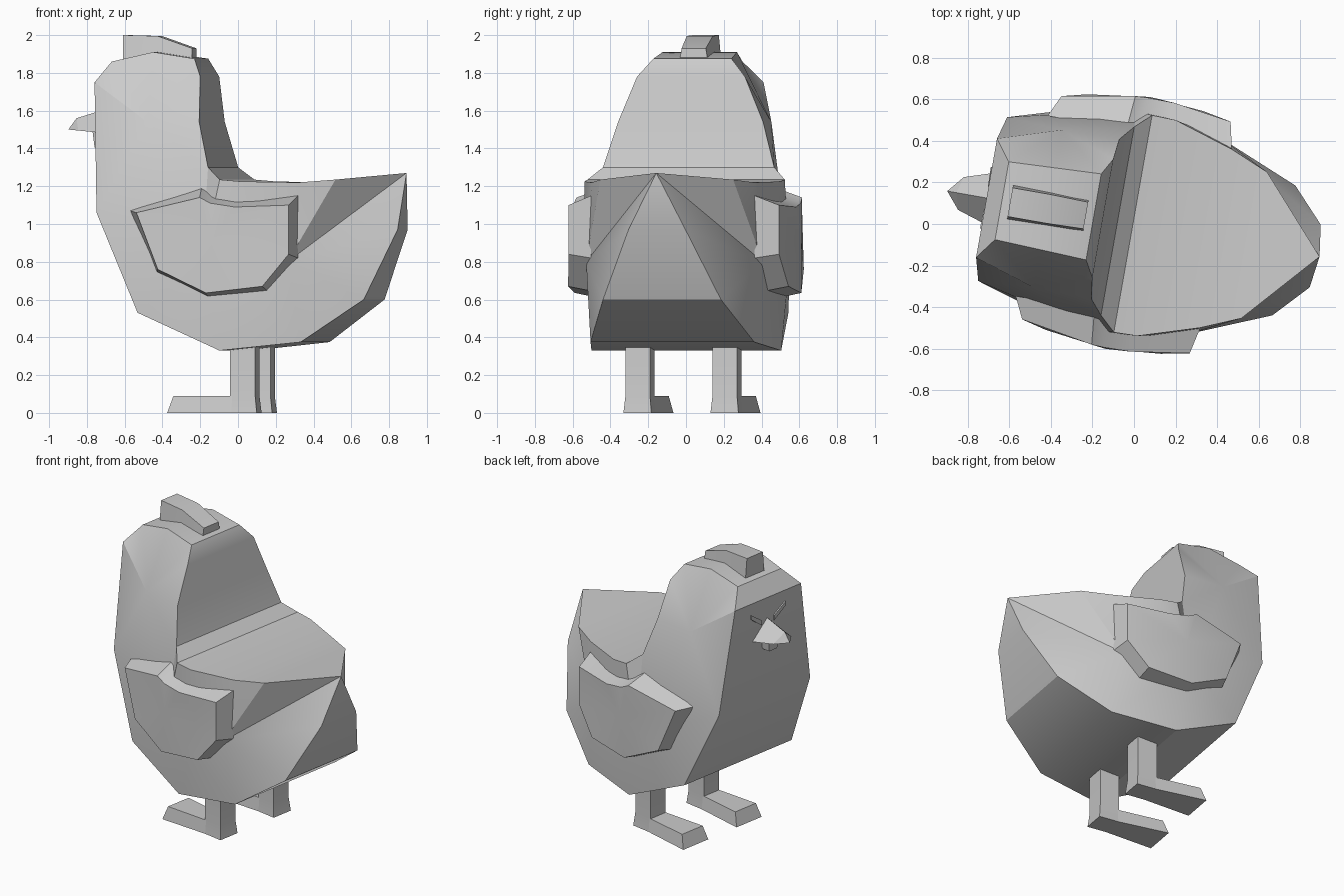
import bpy, bmesh, math
from mathutils import Matrix

if "Cube" in bpy.data.objects:
    bpy.data.objects.remove(bpy.data.objects["Cube"])

# One plain grey for the whole bird
grey = bpy.data.materials.new("plain_grey")
grey.diffuse_color = (0.6, 0.6, 0.6, 1)
grey.use_nodes = True
grey.node_tree.nodes["Principled BSDF"].inputs["Base Color"].default_value = grey.diffuse_color
TURN = Matrix.Rotation(math.radians(-10), 4, 'Z')  # the bird stands slightly turned


def make(name, verts, faces, angle=30):
    mesh = bpy.data.meshes.new(name)
    mesh.from_pydata(verts, [], faces)
    bm = bmesh.new()
    bm.from_mesh(mesh)
    bmesh.ops.remove_doubles(bm, verts=bm.verts, dist=1e-4)
    bmesh.ops.recalc_face_normals(bm, faces=bm.faces)
    bm.to_mesh(mesh)
    bm.free()
    mesh.transform(TURN)
    mesh.update()
    obj = bpy.data.objects.new(name, mesh)
    bpy.context.collection.objects.link(obj)
    mesh.materials.append(grey)
    bpy.context.view_layer.objects.active = obj
    for o in bpy.context.selected_objects:
        o.select_set(False)
    obj.select_set(True)
    bpy.ops.object.shade_smooth_by_angle(angle=math.radians(angle))
    return obj


def loft(name, rings, angle=30):
    """Join equal-length rings of points and cap both ends."""
    n = len(rings[0])
    verts = [p for r in rings for p in r]
    faces = [list(range(n)), list(range(len(verts) - n, len(verts)))]
    for k in range(len(rings) - 1):
        for i in range(n):
            j = (i + 1) % n
            faces.append((k * n + i, k * n + j, (k + 1) * n + j, (k + 1) * n + i))
    return make(name, verts, faces, angle)


def rect(u0, u1, v, hw, z):
    return [(u0, v - hw, z), (u1, v - hw, z), (u1, v + hw, z), (u0, v + hw, z)]


# Body: side profile as (along, height, half width), spanned across, sides bulged
profile = [
    (-0.01, 0.33, 0.51), (-0.457, 0.53, 0.47), (-0.69, 1.06, 0.40), (-0.72, 1.75, 0.29),
    (-0.645, 1.86, 0.19), (-0.42, 1.91, 0.20), (-0.197, 1.875, 0.21), (-0.152, 1.78, 0.29),
    (-0.14, 1.54, 0.39), (-0.08, 1.30, 0.46), (-0.005, 1.235, 0.53), (0.11, 1.225, 0.527),
    (0.40, 1.22, 0.436), (0.587, 1.235, 0.357), (0.906, 1.27, 0.0), (0.885, 0.97, 0.153),
    (0.732, 0.60, 0.317), (0.415, 0.375, 0.44)]
n = len(profile)
verts = [(u, s * w, z) for s in (-1, 1) for u, z, w in profile]
faces = [(i, (i + 1) % n, n + (i + 1) % n, n + i) for i in range(n) if i not in (13, 14)]
faces += [(13, 14, n + 13), (14, 15, n + 15)]
# inner side points: neck, breast/flank and rear
for s in (0, 1):
    c = len(verts)
    sg = 2 * s - 1
    verts += [(-0.42, sg * 0.385, 1.54), (-0.10, sg * 0.54, 0.80), (0.35, sg * 0.475, 0.80)]
    for ring, hub in (([2, 3, 4, 5, 6, 7, 8, 9], c), ([17, 0, 1, 2], c + 1),
                      ([9, 10, 11], c + 1), ([11, 12, 13, 14, 15, 16, 17], c + 2)):
        faces += [(s * n + a, s * n + b, hub) for a, b in zip(ring, ring[1:])]
    faces += [(s * n + 2, c, c + 1), (s * n + 9, c, c + 1),
              (s * n + 11, c + 1, c + 2), (s * n + 17, c + 1, c + 2)]
make("body", verts, faces)

# Wings: wide base outline against the body, smaller bevelled outer face
base = [(-0.50, 1.07), (-0.115, 1.20), (-0.064, 1.17), (0.07, 1.145), (0.40, 1.15),
        (0.40, 0.82), (0.24, 0.64), (-0.075, 0.60), (-0.36, 0.74)]
outer = [(-0.45, 1.06), (-0.10, 1.14), (-0.04, 1.11), (0.09, 1.09), (0.372, 1.10),
         (0.372, 0.84), (0.235, 0.67), (-0.065, 0.635), (-0.33, 0.76)]
for s, side in ((-1, "right"), (1, "left")):
    m = len(base)
    pts = [(u, s * 0.44, z) for u, z in base]
    pts += [(u, s * (0.61 - 0.32 * u * u), z) for u, z in outer]
    pts.append((-0.03, s * 0.615, 0.92))
    fs = [list(range(m))]
    for i in range(m):
        j = (i + 1) % m
        fs += [(i, j, m + j, m + i), (m + i, m + j, 2 * m)]
    make("wing_" + side, pts, fs)

    # Leg and foot: upright post, flared foot reaching forward
    v = s * 0.234
    loft("leg_" + side, [rect(0.01, 0.145, v, 0.066, 0.42), rect(0.01, 0.145, v, 0.066, 0.09),
                         rect(0.005, 0.155, v, 0.075, 0.0)])
    toe = [(-0.32, v - 0.11, 0), (-0.32, v + 0.11, 0), (-0.29, v + 0.09, 0.09), (-0.29, v - 0.09, 0.09)]
    heel = [(0.02, v - 0.075, 0), (0.02, v + 0.075, 0), (0.02, v + 0.066, 0.09), (0.02, v - 0.066, 0.09)]
    loft("foot_" + side, [toe, heel])

    # Brow: thin slanted plate on the face
    quad = [(0.055, 1.575), (0.15, 1.645), (0.15, 1.675), (0.055, 1.61)]
    loft("brow_" + side, [[(-0.69 - 0.0435 * (z - 1.06) + d, s * w, z) for w, z in quad]
                          for d in (0.01, -0.009)])

# Comb: wedge sloping down toward the back
loft("comb", [[(u, -a, 1.84), (u, a, 1.84), (u, b, top), (u, -b, top)]
              for u, a, b, top in ((-0.605, 0.085, 0.07, 2.0), (-0.42, 0.085, 0.07, 1.995),
                                   (-0.235, 0.08, 0.065, 1.93))], 20)

# Beak: three-sided, narrowing to a low tip
make("beak",
     [(-0.69, 0, 1.615), (-0.69, -0.13, 1.48), (-0.69, 0.13, 1.48),
      (-0.868, 0, 1.56), (-0.845, -0.08, 1.495), (-0.845, 0.08, 1.495), (-0.912, 0, 1.50)],
     [(0, 1, 2), (0, 3, 4, 1), (0, 2, 5, 3), (1, 4, 6, 5, 2), (3, 6, 4), (3, 5, 6)])

# Wattle: small block under the beak
loft("wattle", [rect(-0.765, -0.68, 0, 0.035, 1.405), rect(-0.775, -0.68, 0, 0.045, 1.50)])
